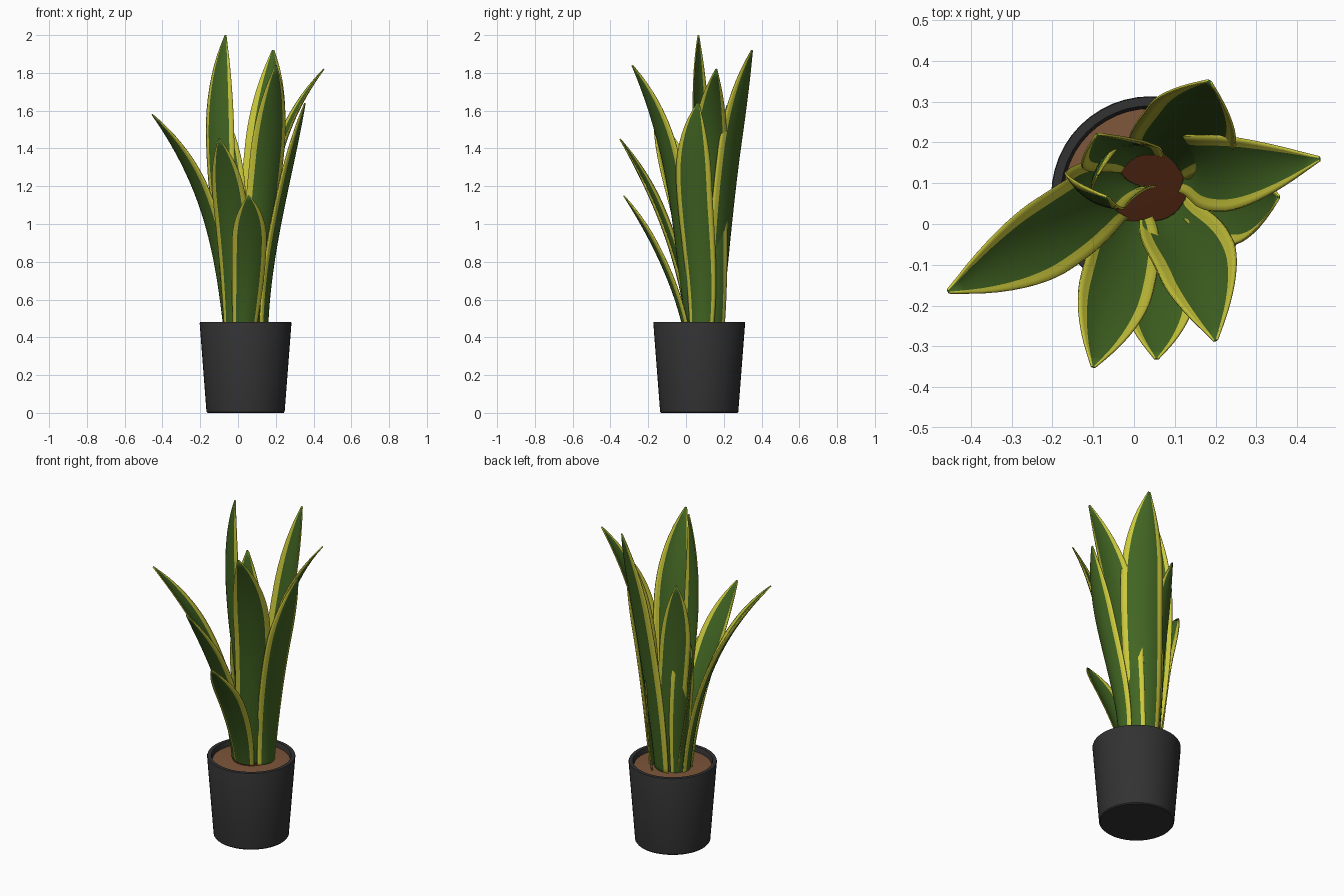
import bpy, math
from mathutils import Vector

if "Cube" in bpy.data.objects:
    bpy.data.objects.remove(bpy.data.objects["Cube"])


def material(name, rgb):
    m = bpy.data.materials.new(name)
    m.diffuse_color = (*rgb, 1)
    m.use_nodes = True
    m.node_tree.nodes["Principled BSDF"].inputs["Base Color"].default_value = m.diffuse_color
    return m


GREEN = material("leaf green", (0.054, 0.13, 0.016))
YELLOW = material("leaf margin yellow", (0.60, 0.58, 0.045))
POT = material("pot charcoal", (0.032, 0.032, 0.033))
SOIL = material("soil brown", (0.20, 0.09, 0.042))
DARK = material("damp soil", (0.055, 0.013, 0.004))

CX, CY = 0.04, 0.07


def make(name, verts, faces, mats, indices=None):
    me = bpy.data.meshes.new(name)
    me.from_pydata(verts, [], faces)
    for m in mats:
        me.materials.append(m)
    if indices:
        me.polygons.foreach_set("material_index", indices)
    ob = bpy.data.objects.new(name, me)
    bpy.context.collection.objects.link(ob)
    bpy.context.view_layer.objects.active = ob
    bpy.ops.object.select_all(action='DESELECT')
    ob.select_set(True)
    bpy.ops.object.shade_smooth_by_angle(angle=math.radians(35))
    return ob


def lathe(name, profile, mats, rule=None, n=48):
    """Revolve (radius, z) points about the pot axis; cap both ends."""
    verts = [(CX + r * math.cos(2 * math.pi * i / n), CY + r * math.sin(2 * math.pi * i / n), z)
             for r, z in profile for i in range(n)]
    faces, idx = [], []
    for k in range(len(profile) - 1):
        for i in range(n):
            j = (i + 1) % n
            faces.append((k * n + i, k * n + j, (k + 1) * n + j, (k + 1) * n + i))
            idx.append(rule(k) if rule else 0)
    faces.append(tuple(reversed(range(n))))
    idx.append(0)
    last = (len(profile) - 1) * n
    faces.append(tuple(last + i for i in range(n)))
    idx.append(rule(len(profile)) if rule else 0)
    return make(name, verts, faces, mats, idx)


# pot with a thin rim, and the soil inside it
lathe("pot", [(0.202, 0.0), (0.207, 0.006), (0.243, 0.475), (0.241, 0.48), (0.220, 0.48),
              (0.217, 0.472), (0.210, 0.42)], [POT])
lathe("soil", [(0.205, 0.42), (0.213, 0.452), (0.165, 0.456), (0.105, 0.46)], [SOIL, DARK],
      lambda k: 1 if k >= 3 else 0)


def curve_point(pts, z):
    """Smooth path through four points, parametrised by height."""
    out = Vector((0, 0, z))
    for a in pts:
        w = 1.0
        for b in pts:
            if b is not a:
                w *= (z - b[2]) / (a[2] - b[2])
        out.x += w * a[0]
        out.y += w * a[1]
    return out


def leaf_width(t):
    """Narrow base, widest above the middle, pointed tip."""
    if t < 0.66:
        return 0.66 + 0.34 * math.sin(t / 0.66 * math.pi / 2)
    s = (t - 0.66) / 0.34
    return max(0.05, (1 - s ** 2.0) ** 0.87)


def leaf(name, pts, width, angle, rows=28):
    us = [-1, -0.86, -0.72, -0.48, -0.24, 0, 0.24, 0.48, 0.72, 0.86, 1]
    z0, z1 = pts[0][2], pts[-1][2]
    a = math.radians(angle)
    outward = Vector((math.cos(a), math.sin(a), 0))
    side = Vector((-math.sin(a), math.cos(a), 0))
    verts, faces, idx = [], [], []
    for r in range(rows + 1):
        t = r / rows
        z = z0 + (z1 - z0) * t
        p = curve_point(pts, z)
        tan = (curve_point(pts, z + 0.01) - curve_point(pts, z - 0.01)).normalized()
        inward = tan.cross(side).normalized()
        if inward.dot(outward) > 0:
            inward = -inward
        across = inward.cross(tan).normalized()
        h = width / 2 * leaf_width(t)
        curl = 0.43 - 0.2 * t          # channel is deeper near the base
        for u in us:
            verts.append(p + across * (h * u) + inward * (h * curl * u * u))
    n = len(us)
    for r in range(rows):
        for c in range(n - 1):
            faces.append((r * n + c, r * n + c + 1, (r + 1) * n + c + 1, (r + 1) * n + c))
            idx.append(1 if abs(us[c] + us[c + 1]) / 2 > 0.72 else 0)
    ob = make(name, verts, faces, [GREEN, YELLOW], idx)
    mod = ob.modifiers.new("thickness", 'SOLIDIFY')
    mod.thickness = 0.006
    mod.offset = 0


# leaves: path base to tip, full width, facing direction in degrees
B = 0.43
leaf("left_leaf", [(-0.065, 0.06, B), (-0.135, 0.025, 0.9), (-0.275, -0.07, 1.3), (-0.455, -0.165, 1.58)], 0.19, 205)
leaf("tallest_leaf", [(-0.005, 0.10, B), (-0.065, 0.09, 0.9), (-0.105, 0.065, 1.4), (-0.065, 0.065, 2.0)], 0.17, 240)
leaf("back_leaf", [(0.075, 0.17, B), (0.105, 0.21, 0.9), (0.155, 0.26, 1.4), (0.185, 0.35, 1.92)], 0.235, 60)
leaf("right_back_leaf", [(0.12, 0.145, B), (0.16, 0.14, 0.9), (0.24, 0.13, 1.4), (0.455, 0.16, 1.82)], 0.19, 12)
leaf("right_leaf", [(0.155, 0.075, B), (0.205, 0.06, 0.9), (0.285, 0.035, 1.3), (0.355, 0.065, 1.64)], 0.19, -12)
leaf("front_right_leaf", [(0.085, 0.02, B), (0.12, -0.04, 0.9), (0.17, -0.12, 1.4), (0.20, -0.285, 1.84)], 0.20, -62)
leaf("front_left_leaf", [(-0.02, 0.01, B), (-0.025, -0.065, 0.8), (-0.05, -0.18, 1.12), (-0.10, -0.35, 1.45)], 0.18, 256)
leaf("front_short_leaf", [(0.035, -0.01, B), (0.05, -0.075, 0.65), (0.06, -0.17, 0.87), (0.055, -0.33, 1.15)], 0.18, -88)
leaf("back_left_leaf", [(0.01, 0.165, B), (-0.025, 0.185, 0.9), (-0.055, 0.19, 1.25), (-0.09, 0.22, 1.63)], 0.17, 112)
leaf("back_left_short_leaf", [(-0.055, 0.135, B), (-0.07, 0.145, 0.7), (-0.085, 0.145, 1.0), (-0.09, 0.12, 1.3)], 0.14, 150)
